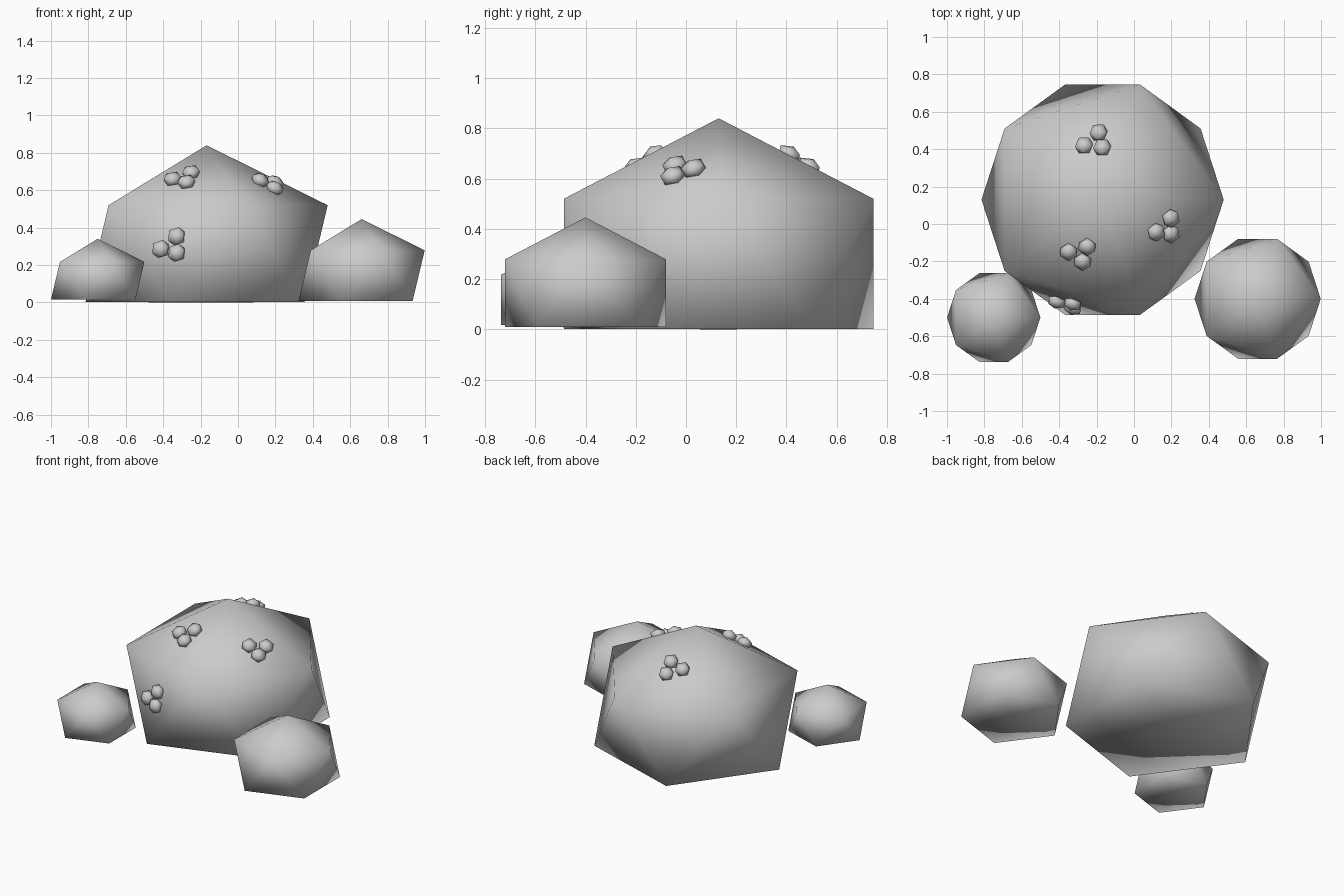
import bpy
import bmesh
from mathutils import Matrix, Vector
from mathutils.bvhtree import BVHTree

if "Cube" in bpy.data.objects:
    bpy.data.objects.remove(bpy.data.objects["Cube"])


def make_object(name, bm):
    """Turn a bmesh into a smooth-shaded object."""
    for f in bm.faces:
        f.smooth = True
    mesh = bpy.data.meshes.new(name)
    bm.to_mesh(mesh)
    obj = bpy.data.objects.new(name, mesh)
    bpy.context.collection.objects.link(obj)
    return obj


def boulder(name, x, y, z, r):
    """Squashed icosphere with its lower tip flattened; returns a surface tree."""
    bm = bmesh.new()
    bmesh.ops.create_icosphere(bm, subdivisions=1, radius=1)
    for v in bm.verts:
        v.co.z = max(v.co.z, -0.45)
    bmesh.ops.transform(bm, verts=bm.verts, matrix=Matrix.Translation((x, y, z))
                        @ Matrix.Diagonal((r, r, r * 0.8, 1)))
    bm.normal_update()
    tree = BVHTree.FromBMesh(bm)
    make_object(name, bm)
    bm.free()
    return tree


# Three boulders
surface = boulder("large_rock", -0.168, 0.13, 0.261, 0.724)
boulder("right_rock", 0.661, -0.40, 0.144, 0.377)
boulder("left_rock", -0.75, -0.50, 0.117, 0.279)

# Clusters of three small pebbles sitting on the large rock
clusters = {
    "front_top_cluster": [(-0.35, -0.15, 0.66), (-0.25, -0.12, 0.69), (-0.275, -0.20, 0.64)],
    "right_top_cluster": [(0.12, -0.045, 0.655), (0.197, 0.03, 0.64), (0.197, -0.053, 0.61)],
    "back_top_cluster": [(-0.267, 0.42, 0.67), (-0.19, 0.492, 0.65), (-0.17, 0.41, 0.695)],
    "front_side_cluster": [(-0.415, -0.42, 0.287), (-0.33, -0.43, 0.355), (-0.33, -0.455, 0.267)],
}
for name, points in clusters.items():
    bm = bmesh.new()
    for p in points:
        loc, normal, _, _ = surface.find_nearest(Vector(p))
        rot = normal.to_track_quat('Z', 'Y').to_matrix().to_4x4()
        bmesh.ops.create_icosphere(
            bm, subdivisions=1, radius=0.053,
            matrix=Matrix.Translation(loc + normal * 0.016) @ rot @ Matrix.Diagonal((1, 1, 0.7, 1)))
    make_object(name, bm)
    bm.free()
